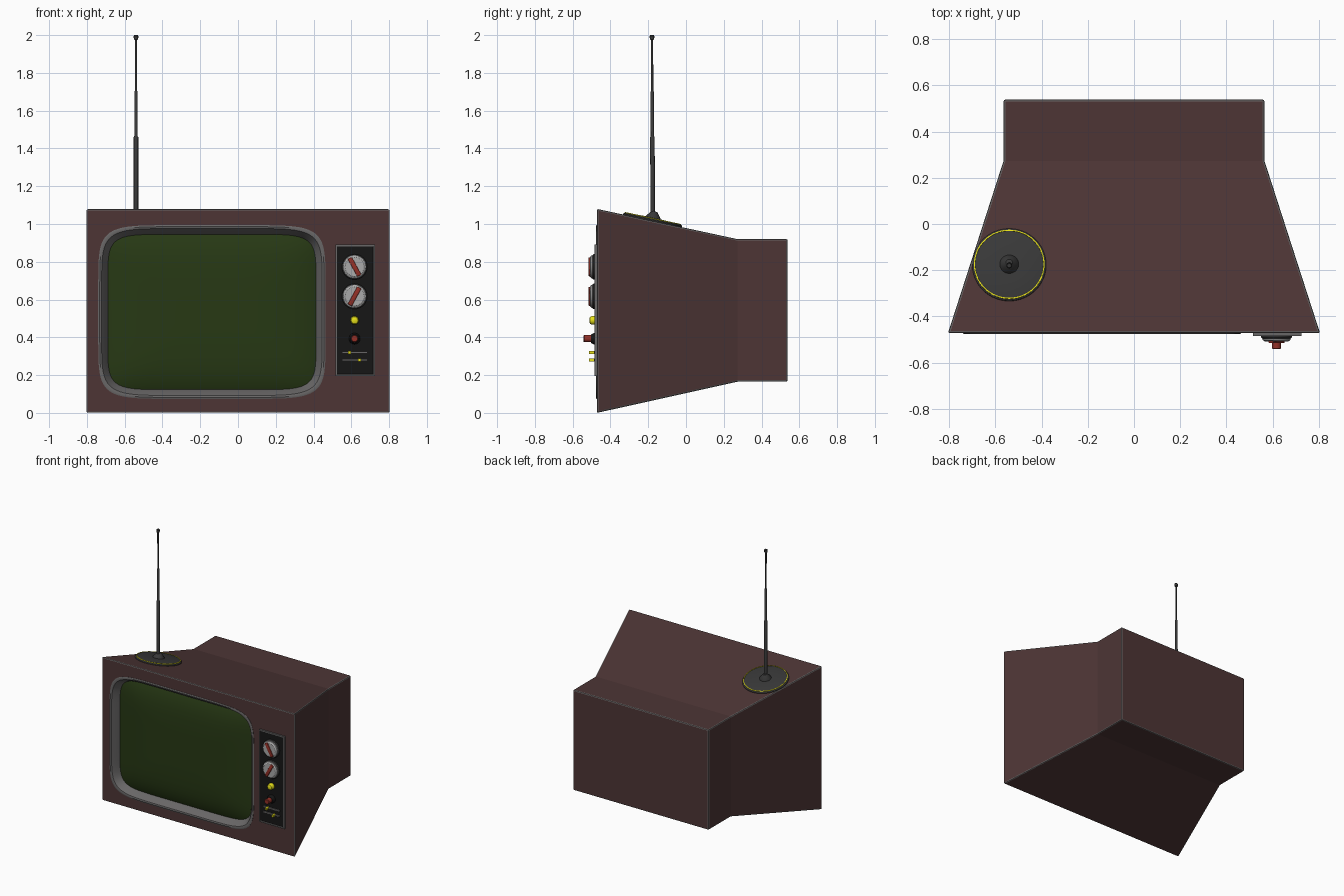
import bpy, bmesh, math
from mathutils import Matrix, Vector

if "Cube" in bpy.data.objects:
    bpy.data.objects.remove(bpy.data.objects["Cube"])


def material(name, rgb):
    m = bpy.data.materials.new(name)
    m.diffuse_color = (*rgb, 1)
    m.use_nodes = True
    m.node_tree.nodes["Principled BSDF"].inputs["Base Color"].default_value = m.diffuse_color
    return m


BROWN = material("brown_case", (0.075, 0.036, 0.036))
TRIM = material("grey_trim", (0.13, 0.12, 0.12))
GREEN = material("screen_green", (0.02, 0.04, 0.007))
GREY = material("bezel_grey", (0.14, 0.135, 0.135))
BLACK = material("black", (0.008, 0.008, 0.008))
DARK = material("dark_metal", (0.04, 0.04, 0.04))
SILVER = material("silver", (0.4, 0.4, 0.4))
RED = material("red", (0.3, 0.03, 0.02))
YELLOW = material("yellow", (0.8, 0.75, 0.01))


def finish(name, bm, mats, smooth=True, angle=35):
    bmesh.ops.recalc_face_normals(bm, faces=bm.faces)
    me = bpy.data.meshes.new(name)
    bm.to_mesh(me)
    bm.free()
    ob = bpy.data.objects.new(name, me)
    bpy.context.collection.objects.link(ob)
    for m in mats:
        me.materials.append(m)
    if smooth:
        bpy.ops.object.select_all(action='DESELECT')
        ob.select_set(True)
        bpy.context.view_layer.objects.active = ob
        bpy.ops.object.shade_smooth_by_angle(angle=math.radians(angle))
    return ob


def loft(name, rings, mats, cap_start=True, cap_end=True, matrix=None, smooth=True):
    bm = bmesh.new()
    loops = [[bm.verts.new(p) for p in ring] for ring in rings]
    n = len(loops[0])
    for a, b in zip(loops, loops[1:]):
        for i in range(n):
            j = (i + 1) % n
            bm.faces.new((a[i], a[j], b[j], b[i]))
    if cap_start:
        bm.faces.new(loops[0])
    if cap_end:
        bm.faces.new(loops[-1])
    if matrix:
        bm.transform(matrix)
    return finish(name, bm, mats, smooth)


def lathe(name, profile, mat, matrix, n=32):
    rings = [[(r * math.cos(math.tau * i / n), r * math.sin(math.tau * i / n), z)
              for i in range(n)] for r, z in profile]
    return loft(name, rings, [mat], matrix=matrix)


def box(name, centre, size, mat, tilt=0, bevel=0.0):
    bm = bmesh.new()
    bmesh.ops.create_cube(bm, size=1)
    bm.transform(Matrix.Translation(centre) @ Matrix.Rotation(tilt, 4, 'Y')
                 @ Matrix.Diagonal((*size, 1)))
    if bevel:
        bmesh.ops.bevel(bm, geom=bm.edges[:], offset=bevel, segments=2, affect='EDGES', profile=0.5)
    return finish(name, bm, [mat], smooth=bool(bevel))


def rounded(hx, hz, y, power=7, n=128, cx=-0.138, cz=0.534):
    # superellipse ring facing the front
    def f(v):
        return math.copysign(abs(v) ** (2 / power), v)
    return [(cx + hx * f(math.cos(math.tau * (i + .5) / n)), y,
             cz + hz * f(math.sin(math.tau * (i + .5) / n))) for i in range(n)]


def rect(hx, z0, z1, y):
    return [(-hx, y, z0), (hx, y, z0), (hx, y, z1), (-hx, y, z1)]


# tapered case with grey bevelled edges and an opening for the tube
case = loft("case", [rect(0.805, 0, 1.08, -0.472), rect(0.565, 0.165, 0.92, 0.272),
                     rect(0.565, 0.165, 0.92, 0.538)], [BROWN, TRIM], smooth=False)
bev = case.modifiers.new("edge_trim", 'BEVEL')
bev.width, bev.segments, bev.material = 0.008, 2, 1
bev.limit_method, bev.angle_limit = 'ANGLE', math.radians(40)
cutter = loft("screen_cutter", [rounded(0.594, 0.452, -0.6), rounded(0.594, 0.452, -0.405)], [BROWN])
cutter.hide_render = True
cutter.hide_set(True)
cut = case.modifiers.new("screen_opening", 'BOOLEAN')
cut.object, cut.operation, cut.solver = cutter, 'DIFFERENCE', 'EXACT'

# screen surround sloping inward
loft("screen_bezel", [rounded(0.602, 0.46, -0.466), rounded(0.602, 0.46, -0.474),
                      rounded(0.594, 0.452, -0.477), rounded(0.584, 0.442, -0.474),
                      rounded(0.56, 0.419, -0.44, 8), rounded(0.551, 0.411, -0.42, 8)],
     [GREY], False, False)

# bulging picture tube
loft("screen", [rounded(0.555 * s, 0.414 * s, -0.42 - 0.04 * (1 - s ** 5), 8 - 3 * (1 - s))
                for s in (1, .98, .95, .9, .83, .74, .6, .4, .2, .02)], [GREEN], False)

# control panel with raised rim and black recess
bm = bmesh.new()
bmesh.ops.create_cube(bm, size=1)
bm.transform(Matrix.Translation((0.62, -0.472, 0.543)) @ Matrix.Diagonal((0.21, 0.026, 0.695, 1)))
bm.faces.ensure_lookup_table()
front = min(bm.faces, key=lambda f: f.calc_center_median().y)
bmesh.ops.inset_region(bm, faces=[front], thickness=0.012)
bmesh.ops.inset_region(bm, faces=[front], thickness=0.002, depth=-0.006)
front.material_index = 1
finish("control_panel", bm, [GREY, BLACK], smooth=False)


def on_panel(z):
    return Matrix.Translation((0.617, -0.478, z)) @ Matrix.Rotation(math.pi / 2, 4, 'X')


# two dials with red pointers
for label, z, tilt in (("upper", 0.773, -0.5), ("lower", 0.617, 0.5)):
    lathe(label + "_dial_skirt", [(0.067, 0), (0.067, 0.012), (0.06, 0.02)], DARK, on_panel(z))
    lathe(label + "_dial", [(0.062, 0.01), (0.06, 0.024), (0.05, 0.031)], SILVER, on_panel(z))
    box(label + "_dial_pointer", (0.617, -0.508, z), (0.024, 0.016, 0.105), RED, tilt, 0.004)

# push buttons
lathe("yellow_button", [(0.023, 0), (0.023, 0.02), (0.018, 0.03), (0.008, 0.034)],
      YELLOW, on_panel(0.49), 24)
lathe("red_button_collar", [(0.03, 0), (0.03, 0.01), (0.022, 0.026)], BLACK, on_panel(0.393), 24)
lathe("red_button", [(0.019, 0.02), (0.019, 0.06), (0.016, 0.064)], RED, on_panel(0.393), 24)

# slider tracks and handles
for label, z, x in (("upper", 0.32, 0.59), ("lower", 0.28, 0.643)):
    box(label + "_slider_track", (0.617, -0.482, z), (0.135, 0.01, 0.012), GREY)
    box(label + "_slider_handle", (x, -0.495, z), (0.014, 0.035, 0.014), YELLOW)

# aerial base lying on the sloped top
slope = math.atan2(0.16, 0.744)
base = Matrix.Translation((-0.54, -0.178, 1.013)) @ Matrix.Rotation(-slope, 4, 'X')
lathe("aerial_base", [(0.16, -0.004), (0.16, 0.008), (0.154, 0.014), (0.145, 0.017),
                      (0.05, 0.02)], DARK, base, 64)
n = 64
lathe("aerial_base_ring", [(0.153, 0.012), (0.153, 0.018), (0.148, 0.019), (0.147, 0.012)],
      YELLOW, base, n)
lathe("aerial_socket", [(0.042, 0.016), (0.04, 0.024), (0.022, 0.045), (0.014, 0.055)], DARK, base)

# telescopic aerial
foot = Matrix.Translation((-0.54, -0.172, 0)) @ Matrix.Shear('XY', 4, (0, -0.004))
lathe("aerial_rod", [(0.012, 1.03), (0.012, 1.46), (0.009, 1.465), (0.009, 1.7), (0.006, 1.705),
                     (0.006, 1.975), (0.011, 1.978), (0.012, 1.985), (0.012, 1.996), (0.009, 2.0)],
      DARK, foot, 16)
